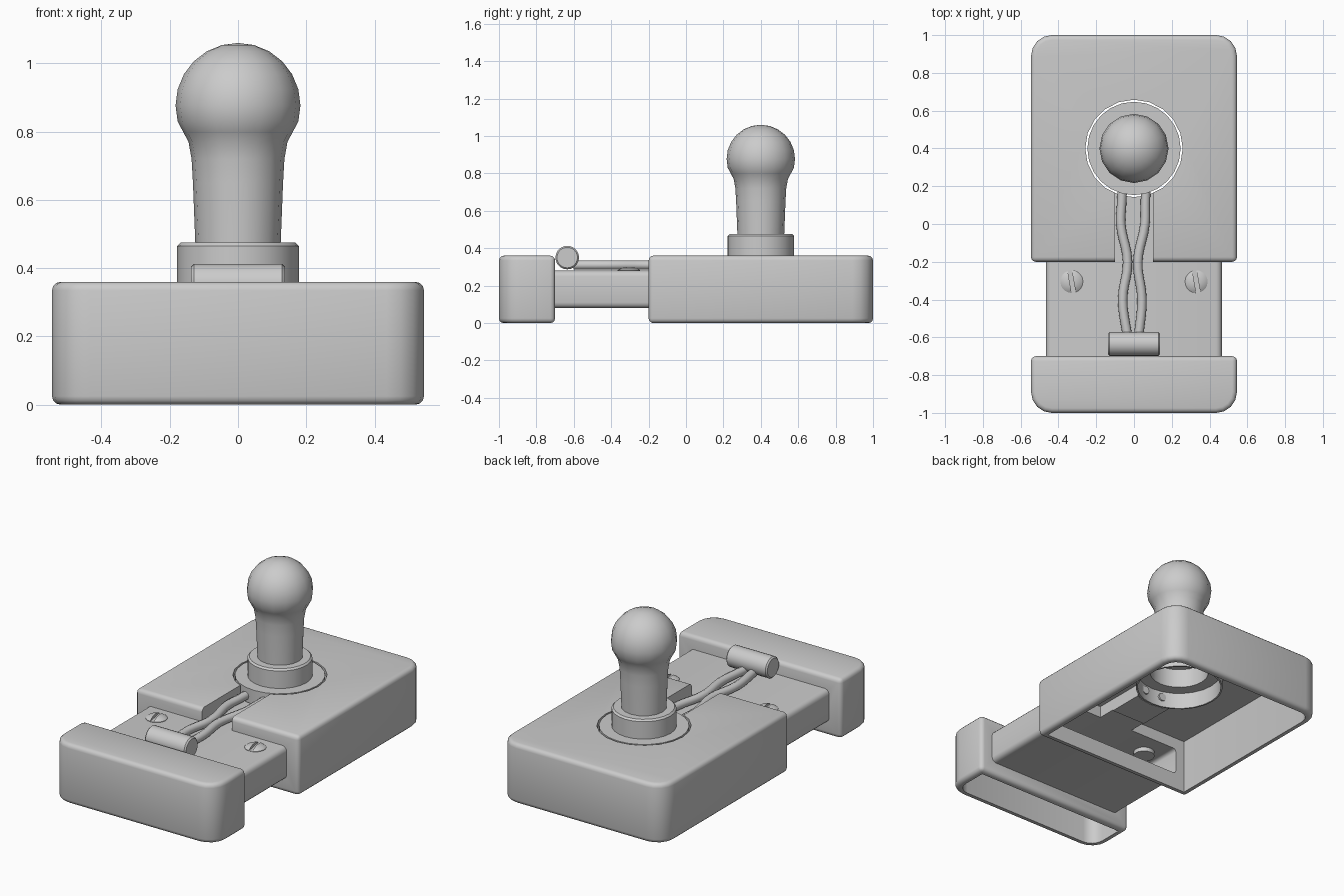
import bpy, bmesh, math
from mathutils import Vector

if "Cube" in bpy.data.objects:
    bpy.data.objects.remove(bpy.data.objects["Cube"])


def finish(bm, name, smooth=35):
    bmesh.ops.remove_doubles(bm, verts=bm.verts, dist=1e-5)
    bmesh.ops.recalc_face_normals(bm, faces=bm.faces)
    me = bpy.data.meshes.new(name)
    bm.to_mesh(me)
    bm.free()
    ob = bpy.data.objects.new(name, me)
    bpy.context.collection.objects.link(ob)
    if smooth:
        shade(ob, smooth)
    return ob


def shade(ob, angle=35):
    bpy.ops.object.select_all(action='DESELECT')
    ob.select_set(True)
    bpy.context.view_layer.objects.active = ob
    bpy.ops.object.shade_smooth_by_angle(angle=math.radians(angle))


def apply_all(ob):
    bpy.context.view_layer.update()
    dg = bpy.context.evaluated_depsgraph_get()
    me = bpy.data.meshes.new_from_object(ob.evaluated_get(dg))
    ob.modifiers.clear()
    ob.data = me


def cut(ob, *cutters):
    for c in cutters:
        m = ob.modifiers.new("cut", 'BOOLEAN')
        m.operation, m.solver, m.object = 'DIFFERENCE', 'EXACT', c
        apply_all(ob)


def bevel(ob, width, segments=3):
    m = ob.modifiers.new("bevel", 'BEVEL')
    m.width, m.segments, m.limit_method = width, segments, 'ANGLE'
    m.angle_limit = math.radians(40)
    apply_all(ob)


def extrude(name, pts, vec):
    bm = bmesh.new()
    f = bm.faces.new([bm.verts.new(p) for p in pts])
    r = bmesh.ops.extrude_face_region(bm, geom=[f])
    bmesh.ops.translate(bm, vec=vec, verts=[v for v in r['geom'] if isinstance(v, bmesh.types.BMVert)])
    return finish(bm, name, 0)


def box(name, x0, x1, y0, y1, z0, z1):
    return extrude(name, [(x0, y0, z0), (x1, y0, z0), (x1, y1, z0), (x0, y1, z0)], (0, 0, z1 - z0))


def block(name, hw, inner, outer, r, z0, z1):
    # plan outline with the two outer corners rounded
    s = 1 if outer > inner else -1
    right = [(hw - r + r * math.cos(a), outer - s * r + s * r * math.sin(a))
             for a in [i * math.pi / 8 for i in range(5)]]
    plan = [(hw, inner)] + right + [(-x, y) for x, y in reversed(right)] + [(-hw, inner)]
    return extrude(name, [(x, y, z0) for x, y in plan], (0, 0, z1 - z0))


def lathe(name, prof, loc=(0, 0, 0), steps=24, smooth=35):
    bm = bmesh.new()
    vs = [bm.verts.new((r, 0, z)) for r, z in prof]
    es = [bm.edges.new(p) for p in zip(vs, vs[1:])]
    bmesh.ops.spin(bm, geom=vs + es, cent=(0, 0, 0), axis=(0, 0, 1), angle=math.tau, steps=steps)
    bmesh.ops.translate(bm, vec=loc, verts=bm.verts)
    return finish(bm, name, smooth)


def tray_prism(name, d, y0, y1, r):
    # rounded rectangular section running along y
    x, z0, z1 = 0.465 - d, 0.08 + d, 0.28 - d
    pts = []
    for cx, cz, a0 in [(x - r, z1 - r, 0), (r - x, z1 - r, 90), (r - x, z0 + r, 180), (x - r, z0 + r, 270)]:
        for i in range(4):
            a = math.radians(a0 + i * 30)
            pts.append((cx + r * math.cos(a), y0, cz + r * math.sin(a)))
    return extrude(name, pts, (0, y1 - y0, 0))


helpers = []
W = 0.04

# hollow housing with socket hole and cable channel
opening = tray_prism("tray_opening_cutter", 0.02, -0.85, -0.05, 0.02)
cavity = block("housing_cavity", 0.545 - W, -0.2 + W, 1 - W, 0.075, -0.1, 0.33)
casing = box("channel_casing", -0.115, 0.115, -0.3, 0.22, 0.255, 0.5)
cut(cavity, casing)
channel = box("channel_cutter", -0.1, 0.1, -0.3, 0.3, 0.28, 0.5)
hole = lathe("hole_cutter", [(0, 0.2), (0.258, 0.2), (0.258, 0.6), (0, 0.6)], (0, 0.4, 0), 20, 0)
housing = block("housing", 0.545, -0.2, 1, 0.11, 0, 0.36)
bevel(housing, 0.025)
cut(housing, cavity, hole, channel, opening)
shade(housing)

# hollow end block
end_cavity = block("end_cavity", 0.545 - W, -0.7 - W, -1 + W, 0.075, -0.1, 0.33)
end = block("end_block", 0.545, -0.7, -1, 0.11, 0, 0.36)
bevel(end, 0.025)
cut(end, end_cavity, opening)
shade(end)

# tubular bridge between the two
bridge = tray_prism("bridge", 0, -0.715, -0.185, 0.03)
cut(bridge, opening)
shade(bridge)
helpers += [opening, cavity, casing, channel, hole, end_cavity]

# collar in the socket hole
lathe("collar", [(0.247, 0.25), (0.247, 0.36), (0.178, 0.36), (0.178, 0.465), (0.168, 0.475), (0.12, 0.475),
                 (0.12, 0.463), (0.166, 0.463), (0.166, 0.348), (0.237, 0.348), (0.237, 0.25), (0.247, 0.25)],
      (0, 0.4, 0), 24)

# knob
ball = [(0.183 * math.cos(a), 0.877 + 0.183 * math.sin(a))
        for a in [math.radians(d) for d in (-15, 0, 15, 30, 45, 60, 75)]]
lathe("knob", [(0, 0.47), (0.125, 0.47), (0.132, 0.65), (0.136, 0.72), (0.145, 0.77), (0.161, 0.8)]
      + ball + [(0, 1.06)], (0, 0.4, 0), 16, 50)

# two wavy cables
for name, pts in [("cable_left", [(-.062, .18), (-.066, .1), (-.07, 0), (-.034, -.2), (-.06, -.4), (-.034, -.6)]),
                  ("cable_right", [(.062, .18), (.06, .1), (.058, 0), (.02, -.2), (.042, -.4), (.024, -.6)])]:
    cu = bpy.data.curves.new(name, 'CURVE')
    cu.dimensions, cu.bevel_depth, cu.bevel_resolution = '3D', 0.025, 2
    cu.resolution_u, cu.use_fill_caps = 5, True
    sp = cu.splines.new('BEZIER')
    sp.bezier_points.add(len(pts) - 1)
    for p, (x, y) in zip(sp.bezier_points, pts):
        p.co = (x, y, 0.31)
        p.handle_left_type = p.handle_right_type = 'AUTO'
    bpy.context.collection.objects.link(bpy.data.objects.new(name, cu))

# cable clamp roller
roller = lathe("clamp_roller", [(0, -0.137), (0.055, -0.137), (0.063, -0.129), (0.063, 0.129),
                                (0.055, 0.137), (0, 0.137)], (0, 0, 0), 24)
roller.rotation_euler = (0, math.pi / 2, 0)
roller.location = (0, -0.635, 0.35)

# slotted screws
for side, name in ((-1, "screw_left"), (1, "screw_right")):
    screw = lathe(name, [(0, 0.235), (0.06, 0.235), (0.06, 0.283), (0.045, 0.293), (0.022, 0.298), (0, 0.299)],
                  (0, 0, 0), 20)
    slot = box(name + "_slot_cutter", -0.011, 0.011, -0.1, 0.1, 0.282, 0.4)
    slot.rotation_euler.z = math.radians(10)
    cut(screw, slot)
    shade(screw)
    screw.location = (side * 0.33, -0.305, 0)
    helpers.append(slot)

for h in helpers:
    bpy.data.objects.remove(h)
